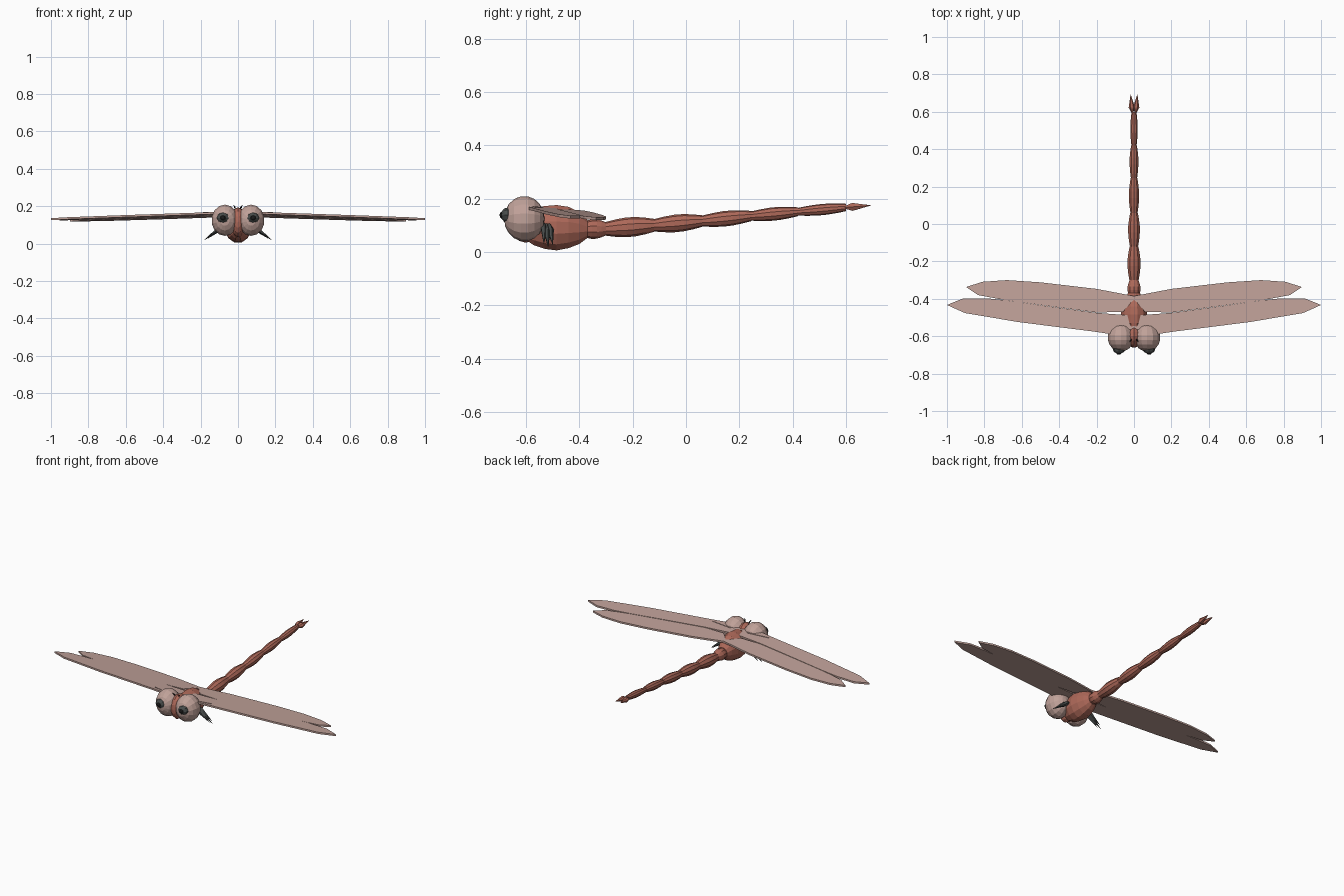
import bpy, bmesh, math
from mathutils import Vector

if "Cube" in bpy.data.objects:
    bpy.data.objects.remove(bpy.data.objects["Cube"])


def material(name, rgb):
    m = bpy.data.materials.new(name)
    m.diffuse_color = (*rgb, 1)
    m.use_nodes = True
    m.node_tree.nodes["Principled BSDF"].inputs["Base Color"].default_value = m.diffuse_color
    return m


RUST = material("rust", (0.42, 0.14, 0.10))
PINK = material("dusty pink", (0.53, 0.36, 0.32))
GREY = material("dark grey", (0.065, 0.072, 0.07))
BLACK = material("black", (0.012, 0.012, 0.012))


def finish(bm, name, mat):
    bmesh.ops.recalc_face_normals(bm, faces=bm.faces)
    me = bpy.data.meshes.new(name)
    bm.to_mesh(me)
    bm.free()
    me.materials.append(mat)
    ob = bpy.data.objects.new(name, me)
    bpy.context.collection.objects.link(ob)
    return ob


def loft(name, rings, mat, sides=10):
    """Closed tube along y; each ring is (y, z, half width, half height)."""
    bm = bmesh.new()
    loops = []
    for y, z, rx, rz in rings:
        angles = [2 * math.pi * (i + 0.5) / sides for i in range(sides)]
        loops.append([bm.verts.new((rx * math.cos(a), y, z + rz * math.sin(a))) for a in angles])
    for a, b in zip(loops, loops[1:]):
        for i in range(sides):
            j = (i + 1) % sides
            bm.faces.new((a[i], a[j], b[j], b[i]))
    bm.faces.new(loops[0])
    bm.faces.new(loops[-1])
    return finish(bm, name, mat)


def ball(name, centre, radii, mat, u=14, v=9):
    """Ellipsoid with its poles along y."""
    bm = bmesh.new()
    bmesh.ops.create_uvsphere(bm, u_segments=u, v_segments=v, radius=1)
    for p in bm.verts:
        x, y, z = p.co
        p.co = Vector((x * radii[0], z * radii[1], y * radii[2])) + Vector(centre)
    return finish(bm, name, mat)


def spike(name, a, b, r, mat, sides=5):
    """Blade from a to b, widest a third of the way along."""
    a, b = Vector(a), Vector(b)
    rot = (b - a).to_track_quat('Z', 'Y')
    bm = bmesh.new()
    mid = a.lerp(b, 0.35)
    ring = [bm.verts.new(mid + rot @ Vector((r * math.cos(t), r * math.sin(t), 0)))
            for t in (2 * math.pi * i / sides for i in range(sides))]
    for end in (bm.verts.new(a), bm.verts.new(b)):
        for i in range(sides):
            bm.faces.new((ring[i], ring[(i + 1) % sides], end))
    return finish(bm, name, mat)


def wing(name, side, outline, lift=0.0, thick=0.011):
    """Thin plate that droops outward and backward."""
    bm = bmesh.new()
    top, low = [], []
    for x, y in outline:
        z = 0.166 - 0.025 * x - 0.07 * (y + 0.58) + lift
        top.append(bm.verts.new((side * x, y, z + thick / 2)))
        low.append(bm.verts.new((side * x, y, z - thick / 2)))
    bm.faces.new(top)
    bm.faces.new(low[::-1])
    for i in range(len(top)):
        j = (i + 1) % len(top)
        bm.faces.new((top[i], low[i], low[j], top[j]))
    return finish(bm, name, PINK)


# Thorax and head
loft("thorax", [(-0.61, 0.10, 0.025, 0.05), (-0.57, 0.095, 0.05, 0.072),
                (-0.53, 0.092, 0.068, 0.083), (-0.485, 0.091, 0.073, 0.088),
                (-0.44, 0.092, 0.065, 0.08), (-0.40, 0.09, 0.05, 0.062),
                (-0.37, 0.086, 0.034, 0.035)], RUST, 12)
ball("head", (0, -0.6, 0.115), (0.04, 0.062, 0.08), RUST, 12, 8)

# Abdomen: bulging segments that rise and thin toward the tail
waists = [-0.39, -0.30, -0.12, 0.06, 0.245, 0.42, 0.60]
centres = [0.085, 0.087, 0.10, 0.116, 0.135, 0.151, 0.167]
bulges = [0.037, 0.037, 0.033, 0.029, 0.025, 0.021]
for i, r in enumerate(bulges):
    y0, y1, z0, z1 = waists[i], waists[i + 1], centres[i], centres[i + 1]
    rings = []
    for t, k in ((0, 0.7), (0.2, 0.88), (0.42, 1), (0.62, 0.98), (0.82, 0.84), (1, 0.66)):
        rings.append((y0 + (y1 - y0) * t, z0 + (z1 - z0) * t, r * k, r * k))
    loft(f"abdomen_segment_{i + 1}", rings, RUST)

fore = [(0, -0.56), (0.13, -0.588), (0.2, -0.577), (0.62, -0.524), (0.904, -0.476), (1.0, -0.433),
        (0.914, -0.398), (0.79, -0.397), (0.684, -0.408), (0.45, -0.441), (0.2, -0.475), (0, -0.49)]
hind = [(0, -0.405), (0.06, -0.47), (0.2, -0.473), (0.45, -0.44), (0.684, -0.408), (0.834, -0.38),
        (0.898, -0.337), (0.81, -0.309), (0.68, -0.30), (0.5, -0.312), (0.2, -0.347), (0, -0.385)]

for s, tag in ((1, "right"), (-1, "left")):
    # Eyes with dark pupils
    ball(f"{tag}_eye", (s * 0.07, -0.606, 0.125), (0.073, 0.076, 0.085), PINK)
    ball(f"{tag}_pupil_ring", (s * 0.08, -0.668, 0.138), (0.034, 0.026, 0.029), GREY, 8, 6)
    ball(f"{tag}_pupil", (s * 0.081, -0.687, 0.138), (0.017, 0.012, 0.015), BLACK, 6, 5)
    # Wings and the small plate at their root
    wing(f"{tag}_fore_wing", s, fore)
    wing(f"{tag}_hind_wing", s, hind, -0.002)
    wing(f"{tag}_wing_root", s, [(0.06, -0.59), (0.2, -0.555), (0.06, -0.535)], 0.004, 0.008)
    # Folded legs
    for i, (dy, tx, tz) in enumerate(((-0.012, 0.17, 0.03), (0.004, 0.185, 0.016), (0.022, 0.165, 0.025))):
        spike(f"{tag}_leg_{i + 1}", (s * 0.05, -0.525 + dy * 0.5, 0.115),
              (s * tx, -0.521 + dy, tz), 0.014, GREY)
    # Feelers and tail claspers
    spike(f"{tag}_feeler", (s * 0.012, -0.615, 0.185), (s * 0.024, -0.632, 0.207), 0.005, BLACK)
    spike(f"{tag}_tail_clasper", (s * 0.008, 0.585, 0.166), (s * 0.018, 0.695, 0.175), 0.017, RUST, 6)
